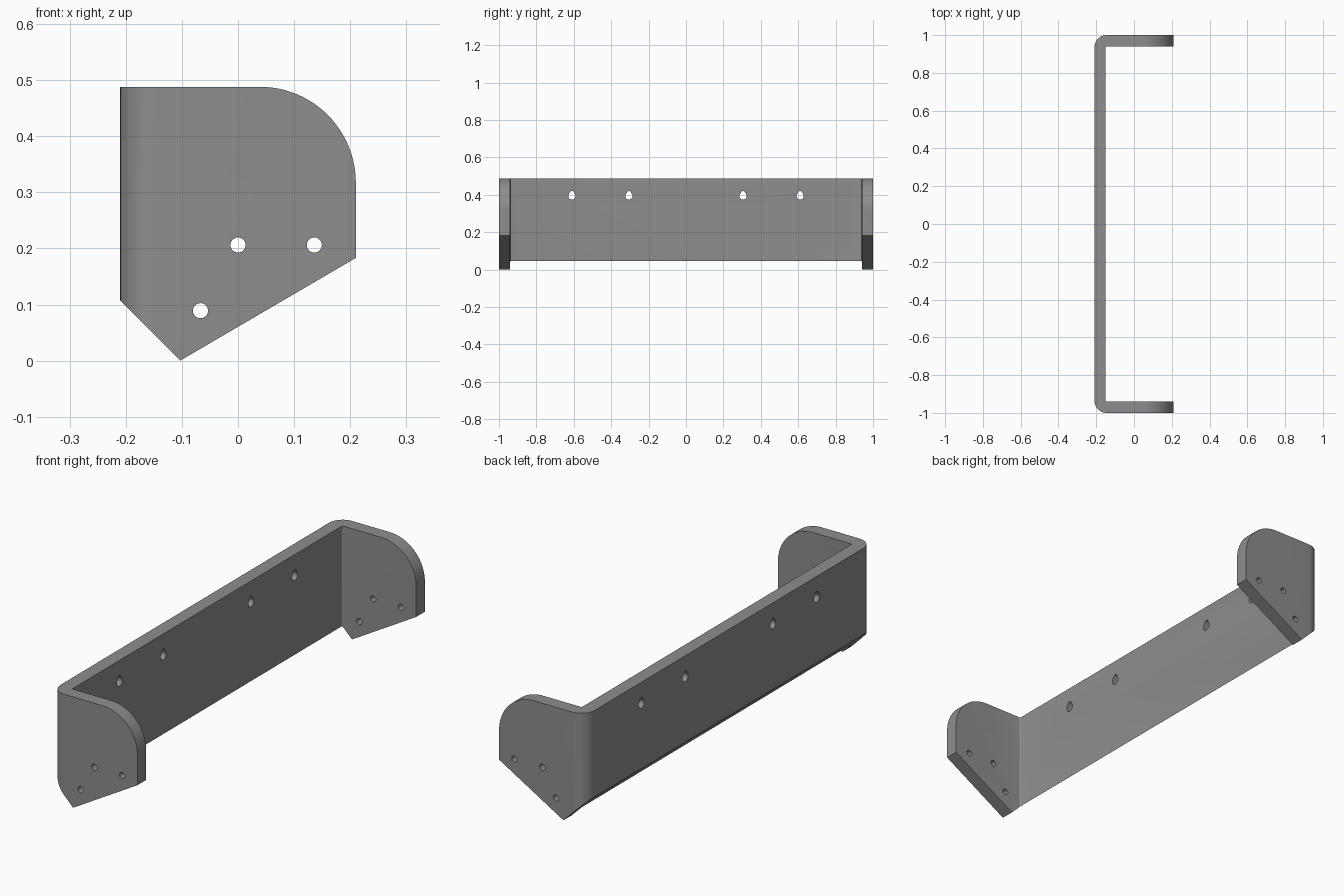
import bpy, bmesh, math
from mathutils import Vector

if "Cube" in bpy.data.objects:
    bpy.data.objects.remove(bpy.data.objects["Cube"])

steel = bpy.data.materials.new("steel grey")
steel.diffuse_color = (0.27, 0.27, 0.27, 1)
steel.use_nodes = True
steel.node_tree.nodes["Principled BSDF"].inputs["Base Color"].default_value = steel.diffuse_color


def arc(cx, cy, r, a0, a1, n):
    """Points along an arc, angles in degrees."""
    return [(cx + r * math.cos(math.radians(a0 + (a1 - a0) * i / n)),
             cy + r * math.sin(math.radians(a0 + (a1 - a0) * i / n))) for i in range(n + 1)]


def prism(name, points, to3d, sweep):
    """Extrude a 2D outline, placed in space by to3d, along sweep."""
    bm = bmesh.new()
    face = bm.faces.new([bm.verts.new(to3d(u, v)) for u, v in points])
    ext = bmesh.ops.extrude_face_region(bm, geom=[face])["geom"]
    bmesh.ops.translate(bm, vec=Vector(sweep),
                        verts=[g for g in ext if isinstance(g, bmesh.types.BMVert)])
    bmesh.ops.recalc_face_normals(bm, faces=bm.faces)
    mesh = bpy.data.meshes.new(name)
    bm.to_mesh(mesh)
    bm.free()
    mesh.materials.append(steel)
    obj = bpy.data.objects.new(name, mesh)
    bpy.context.collection.objects.link(obj)
    return obj


def cut(obj, tool, operation):
    """Apply a boolean and discard the tool."""
    mod = obj.modifiers.new("cut", 'BOOLEAN')
    mod.object, mod.operation, mod.solver = tool, operation, 'EXACT'
    bpy.context.view_layer.objects.active = obj
    bpy.ops.object.modifier_apply(modifier=mod.name)
    bpy.data.objects.remove(tool)


X, WALL, TOP = 0.21, 0.06, 0.488
BEND, INNER = 0.066, 0.006

# Bent channel: outline seen from above, mirrored front to back
half = [(X, 1 - WALL), (X, 1)]
half += arc(-X + BEND, 1 - BEND, BEND, 90, 180, 12)
inner = arc(-X + WALL + INNER, 1 - WALL - INNER, INNER, 180, 90, 4)
outline = half + [(x, -y) for x, y in reversed(half)]
outline += [(x, -y) for x, y in reversed(inner)] + inner
bracket = prism("bracket", outline, lambda u, v: (u, v, -0.05), (0, 0, 0.7))

# Side silhouette: pointed foot and rounded upper corner
R = 0.171
side = [(-X - 0.05, 0.16), (-0.103, 0.003 - 0.003), (X + 0.02, 0.195), (X + 0.02, TOP - R)]
side = [(-X - 0.05, 0.157), (-0.103, 0.0), (X, 0.183)]
side += arc(X - R, TOP - R, R, 0, 90, 24) + [(-X - 0.05, TOP)]
cut(bracket, prism("silhouette", side, lambda u, v: (u, -1.2, v), (0, 2.4, 0)), 'INTERSECT')

# Screw holes through both end plates
for x, z in [(0.0, 0.206), (0.136, 0.206), (-0.067, 0.089)]:
    ring = arc(x, z, 0.0135, 0, 360, 24)[:-1]
    cut(bracket, prism("screw_hole", ring, lambda u, v: (u, -1.2, v), (0, 2.4, 0)), 'DIFFERENCE')

# Teardrop hanging holes through the back plate
for y in (-0.61, -0.305, 0.305, 0.61):
    drop = arc(y, 0.393, 0.019, -200, 20, 18) + arc(y, 0.411, 0.010, 20, 160, 8)
    cut(bracket, prism("hanging_hole", drop, lambda u, v: (-0.4, u, v), (0.4, 0, 0)), 'DIFFERENCE')

# Smooth bends, crisp edges
bpy.ops.object.select_all(action='DESELECT')
bracket.select_set(True)
bpy.context.view_layer.objects.active = bracket
bpy.ops.object.shade_smooth_by_angle(angle=math.radians(30))
